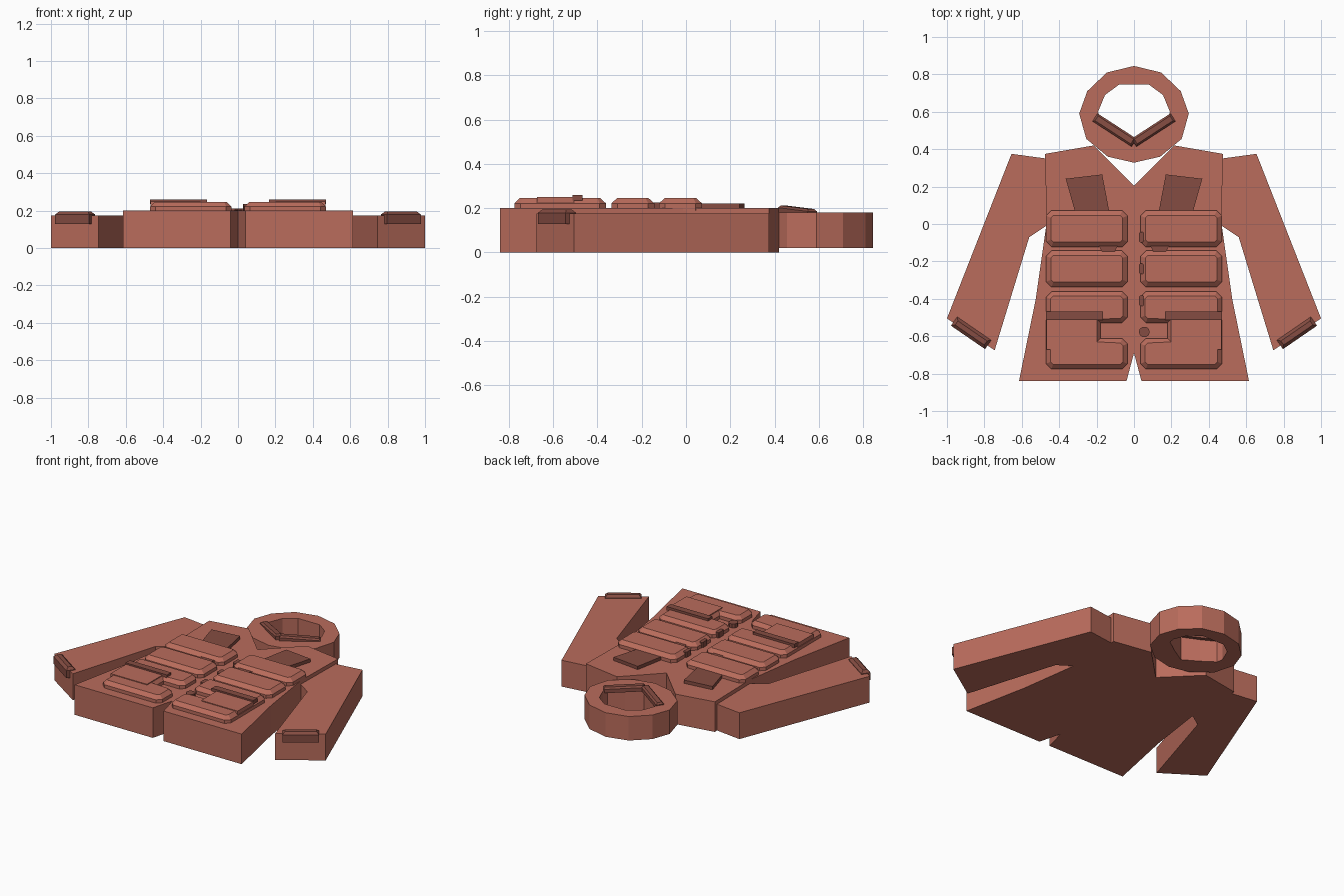
import bpy, bmesh, math
from mathutils import Matrix, Vector

cube = bpy.data.objects.get("Cube")
if cube:
    bpy.data.objects.remove(cube, do_unlink=True)


def material(name, color):
    m = bpy.data.materials.new(name)
    m.diffuse_color = color
    m.use_nodes = True
    m.node_tree.nodes["Principled BSDF"].inputs["Base Color"].default_value = color
    return m


CLOTH = material("terracotta cloth", (0.49, 0.15, 0.107, 1))
TRIM = material("dark brown trim", (0.235, 0.073, 0.054, 1))


def finish(bm, name, mat):
    bmesh.ops.recalc_face_normals(bm, faces=bm.faces)
    mesh = bpy.data.meshes.new(name)
    bm.to_mesh(mesh)
    bm.free()
    mesh.materials.append(mat)
    ob = bpy.data.objects.new(name, mesh)
    bpy.context.collection.objects.link(ob)
    return ob


def prism(name, outline, z0, z1, mat, chamfer=0, rise=0):
    """Extruded outline, with an optional sloped rim around its top."""
    bm = bmesh.new()
    face = bm.faces.new([bm.verts.new((x, y, z0)) for x, y in outline])
    out = bmesh.ops.extrude_face_region(bm, geom=[face])["geom"]
    bmesh.ops.translate(bm, vec=(0, 0, z1 - z0),
                        verts=[v for v in out if isinstance(v, bmesh.types.BMVert)])
    bmesh.ops.recalc_face_normals(bm, faces=bm.faces)
    if chamfer:
        top = max(bm.faces, key=lambda f: f.calc_center_median().z)
        bmesh.ops.inset_region(bm, faces=[top], thickness=chamfer, depth=0)
        for v in top.verts:
            v.co.z += rise
    return finish(bm, name, mat)


def bar(name, a, b, width, height, mat, bevel=0):
    """Box running from a to b, with its top edges bevelled."""
    a, b = Vector(a), Vector(b)
    along = (b - a).normalized()
    side = Vector((0, 0, 1)).cross(along).normalized()
    rot = Matrix((along, side, along.cross(side))).transposed().to_4x4()
    bm = bmesh.new()
    size = Matrix.Diagonal(((b - a).length, width, height, 1))
    bmesh.ops.create_cube(bm, size=1, matrix=size)
    if bevel:
        edges = [e for e in bm.edges if all(v.co.z > 0 for v in e.verts)]
        bmesh.ops.bevel(bm, geom=edges, offset=bevel, segments=1, affect='EDGES')
    bm.transform(Matrix.Translation((a + b) / 2) @ rot)
    return finish(bm, name, mat)


def rect(x0, x1, y0, y1, c=0.0):
    """Rectangle outline with corners cut by c."""
    if not c:
        return [(x0, y0), (x1, y0), (x1, y1), (x0, y1)]
    return [(x0 + c, y0), (x1 - c, y0), (x1, y0 + c), (x1, y1 - c),
            (x1 - c, y1), (x0 + c, y1), (x0, y1 - c), (x0, y0 + c)]


def mirrored(half):
    """Close a right-hand half outline that starts and ends on the centre line."""
    return half + [(-x, y) for x, y in reversed(half) if x > 0]


# Body panel with neckline and hem notch
prism("jacket_body", mirrored([
    (0, 0.205), (0.215, 0.42), (0.475, 0.375), (0.468, 0), (0.525, -0.4),
    (0.615, -0.84), (0.04, -0.84), (0, -0.69)]), 0, 0.2, CLOTH)

# Hood ring: faceted outside, V-shaped opening in front
outer = mirrored([(0, 0.845), (0.145, 0.81), (0.25, 0.71), (0.293, 0.59),
                  (0.255, 0.455), (0.14, 0.36), (0, 0.328)])
inner = mirrored([(0, 0.745), (0.08, 0.745), (0.155, 0.69), (0.192, 0.6),
                  (0.185, 0.56), (0.1, 0.5), (0, 0.44)])
bm = bmesh.new()
rings = [[bm.verts.new((x, y, z)) for x, y in loop]
         for loop, z in ((outer, 0.02), (outer, 0.18), (inner, 0.18), (inner, 0.02))]
for i in range(4):
    p, q = rings[i], rings[(i + 1) % 4]
    for j in range(len(p)):
        k = (j + 1) % len(p)
        bm.faces.new((p[j], p[k], q[k], q[j]))
finish(bm, "hood", CLOTH)

for side, s in (("left", 1), ("right", -1)):
    def flip(points):
        return [(s * x, y) for x, y in points]

    # Sleeve and cuff tab
    prism(side + "_sleeve", flip([
        (0.455, 0.348), (0.655, 0.375), (1, -0.505), (0.745, -0.675),
        (0.56, -0.07), (0.455, 0)]), 0, 0.175, CLOTH)
    bar(side + "_cuff_tab", (s * 0.78, -0.645, 0.162), (s * 0.962, -0.52, 0.162),
        0.058, 0.066, TRIM, 0.016)

    # Collar bar along the hood opening
    bar(side + "_collar_bar", (0, 0.435, 0.195), (s * 0.208, 0.57, 0.178),
        0.05, 0.035, TRIM, 0.01)

    # Shoulder patch
    prism(side + "_shoulder_patch", flip([
        (0.17, 0.265), (0.365, 0.242), (0.315, 0.065), (0.132, 0.065)]),
        0.2, 0.222, TRIM)

    # Chest pockets
    for name, y0, y1 in (("upper", -0.122, 0.072), ("middle", -0.337, -0.143)):
        prism(f"{side}_{name}_pocket", flip(rect(0.035, 0.47, y0, y1, 0.028)),
              0.19, 0.222, CLOTH, 0.028, 0.023)

    # Large lower pocket, notched toward the closure
    prism(side + "_lower_pocket", flip([
        (0.063, -0.775), (0.442, -0.775), (0.47, -0.747), (0.47, -0.39),
        (0.442, -0.362), (0.063, -0.362), (0.035, -0.39), (0.035, -0.5),
        (0.063, -0.528), (0.18, -0.528), (0.18, -0.612), (0.063, -0.612),
        (0.035, -0.64), (0.035, -0.747)]), 0.19, 0.222, CLOTH, 0.026, 0.023)

    # Flap and strap on the lower pocket
    prism(side + "_pocket_flap", flip(rect(0.2, 0.468, -0.672, -0.505)),
          0.222, 0.25, CLOTH)
    prism(side + "_pocket_strap", flip(rect(0.165, 0.47, -0.512, -0.468)),
          0.235, 0.26, TRIM)

    # Pull tab between the chest pockets
    prism(side + "_pull_tab", flip([
        (0.085, -0.115), (0.19, -0.115), (0.168, -0.153), (0.107, -0.153)]),
        0.2, 0.226, TRIM)

# Closure toggles along the left front edge
for i, y in enumerate((-0.07, -0.24, -0.41)):
    prism(f"toggle_{i + 1}", rect(0.027, 0.052, y - 0.028, y + 0.028, 0.006),
          0.2, 0.236, TRIM)

# Round snap button
prism("snap_button", [(0.055 + 0.029 * math.cos(a), -0.577 + 0.029 * math.sin(a))
                      for a in (math.tau * i / 10 for i in range(10))],
      0.2, 0.226, TRIM)
